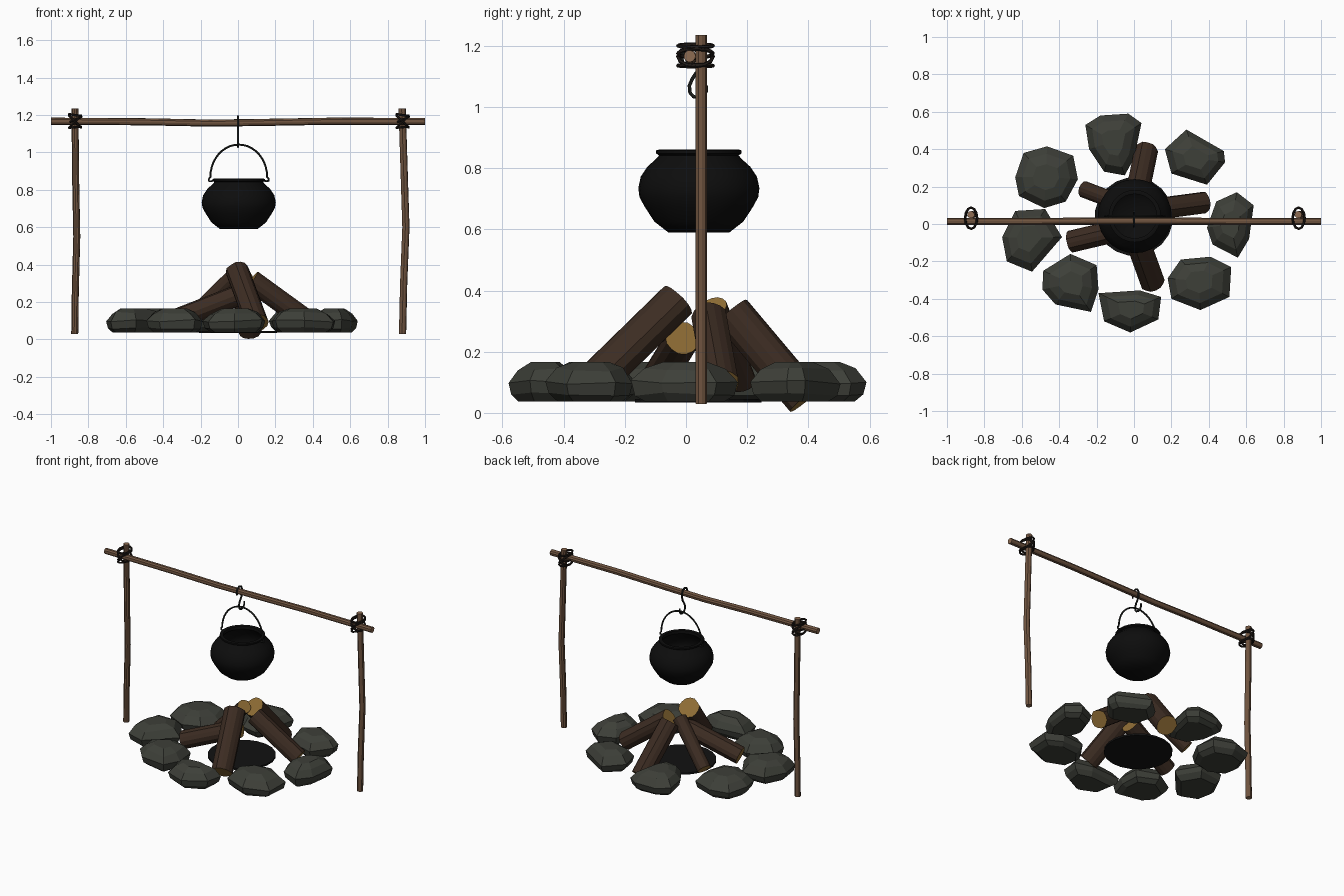
import bpy, bmesh, math, random
from mathutils import Vector

if "Cube" in bpy.data.objects:
    bpy.data.objects.remove(bpy.data.objects["Cube"])

random.seed(4)


def material(name, rgb):
    m = bpy.data.materials.new(name)
    m.diffuse_color = (*rgb, 1)
    m.use_nodes = True
    m.node_tree.nodes["Principled BSDF"].inputs["Base Color"].default_value = m.diffuse_color
    return m


STONE = material("grey stone", (0.047, 0.050, 0.040))
BARK = material("dark bark", (0.045, 0.025, 0.016))
LOG_END = material("cut log wood", (0.27, 0.15, 0.035))
POLE = material("pole wood", (0.16, 0.088, 0.050))
POLE_END = material("pole end wood", (0.27, 0.15, 0.085))
ROPE = material("dark rope", (0.014, 0.010, 0.008))
IRON = material("black iron", (0.004, 0.004, 0.004))
WIRE = material("hook metal", (0.016, 0.018, 0.016))
ASH = material("black ash", (0.006, 0.006, 0.006))


def finish(name, bm, mats, smooth=False):
    bmesh.ops.recalc_face_normals(bm, faces=bm.faces)
    me = bpy.data.meshes.new(name)
    bm.to_mesh(me)
    bm.free()
    for m in mats:
        me.materials.append(m)
    ob = bpy.data.objects.new(name, me)
    bpy.context.collection.objects.link(ob)
    if smooth:
        bpy.ops.object.select_all(action='DESELECT')
        ob.select_set(True)
        bpy.context.view_layer.objects.active = ob
        bpy.ops.object.shade_smooth_by_angle(angle=math.radians(45))
    return ob


def bridge(bm, a, b):
    n = len(a)
    for i in range(n):
        bm.faces.new((a[i], a[(i + 1) % n], b[(i + 1) % n], b[i]))


def tube(name, pts, radius, mats, sides=8, closed=False, rough=0.0, smooth=False):
    """Sweep a round section along a path; end caps use the second material."""
    bm = bmesh.new()
    pts = [Vector(p) for p in pts]
    n = len(pts)
    ridges = [1 - rough * random.random() for _ in range(sides)]
    rings, u = [], None
    for i, p in enumerate(pts):
        before = pts[i - 1] if (closed or i > 0) else p
        after = pts[(i + 1) % n] if (closed or i < n - 1) else p
        t = (after - before).normalized()
        u = t.orthogonal().normalized() if u is None else (u - t * u.dot(t)).normalized()
        v = t.cross(u)
        rings.append([bm.verts.new(p + radius * ridges[k] * (
            u * math.cos(math.tau * k / sides) + v * math.sin(math.tau * k / sides)))
            for k in range(sides)])
    for a, b in zip(rings, rings[1:]):
        bridge(bm, a, b)
    if closed:
        bridge(bm, rings[-1], rings[0])
    else:
        for r in (rings[0], rings[-1]):
            bm.faces.new(r).material_index = len(mats) - 1
    return finish(name, bm, mats, smooth)


# Ring of faceted stones: outline seen from above, shrunk towards top and bottom
OUTLINES = [
    [(-.26, .53), (-.18, .58), (-.03, .59), (.04, .54), (.0, .35), (-.05, .26), (-.16, .28), (-.24, .40)],
    [(.165, .40), (.28, .505), (.48, .39), (.487, .33), (.39, .21), (.2, .27)],
    [(.39, -.02), (.44, .12), (.55, .17), (.64, .10), (.615, -.08), (.555, -.18), (.42, -.11)],
    [(.18, -.29), (.25, -.19), (.41, -.175), (.52, -.23), (.51, -.39), (.355, -.46), (.2, -.40)],
    [(-.19, -.37), (.03, -.355), (.145, -.39), (.13, -.51), (-.02, -.58), (-.16, -.52)],
    [(-.485, -.25), (-.34, -.16), (-.2, -.22), (-.19, -.35), (-.23, -.47), (-.42, -.43), (-.49, -.35)],
    [(-.705, -.07), (-.635, .07), (-.475, .08), (-.385, -.07), (-.545, -.255), (-.68, -.2)],
    [(-.635, .25), (-.59, .38), (-.465, .415), (-.325, .365), (-.3, .24), (-.365, .12), (-.48, .085), (-.615, .15)],
]
LAYERS = [(0.037, 0.74), (0.062, 0.93), (0.10, 1.0), (0.142, 0.76), (0.166, 0.42)]
for i, outline in enumerate(OUTLINES):
    bm = bmesh.new()
    c = sum((Vector(p) for p in outline), Vector((0, 0))) / len(outline)
    rings = []
    for z, s in LAYERS:
        ring = []
        for p in outline:
            q = c + (Vector(p) - c) * s
            dz = random.uniform(-0.007, 0.007) if 0.05 < z < 0.15 else 0
            ring.append(bm.verts.new((q.x, q.y, z + dz)))
        rings.append(ring)
    for a, b in zip(rings, rings[1:]):
        bridge(bm, a, b)
    bm.faces.new(rings[0])
    bm.faces.new(rings[-1])
    finish(f"stone_{i + 1}", bm, [STONE])

# Bed of ash under the logs
tube("ash_bed", [(0, 0.04, 0.034), (0, 0.04, 0.046)], 0.21, [ASH], sides=20)

# Leaning firewood logs: bottom, top, radius
LOGS = [
    ((0.065, 0.39, 0.045), (0.015, 0.15, 0.33), 0.067),
    ((0.375, 0.115, 0.095), (0.072, 0.075, 0.315), 0.060),
    ((0.10, -0.315, 0.085), (-0.005, -0.025, 0.368), 0.067),
    ((-0.34, -0.095, 0.105), (0.02, -0.01, 0.245), 0.060),
    ((-0.265, 0.185, 0.10), (-0.015, 0.09, 0.345), 0.047),
]
for i, (lo, hi, r) in enumerate(LOGS):
    tube(f"log_{i + 1}", [lo, hi], r, [BARK, LOG_END], sides=14, rough=0.09)

# Two upright poles and the crossbar, each slightly crooked
tube("left_post", [(-.873, .05, .03), (-.870, .05, .25), (-.862, .05, .55), (-.868, .05, .85), (-.872, .05, 1.235)],
     0.020, [POLE, POLE_END], 10, rough=0.06)
tube("right_post", [(.880, .05, .03), (.886, .05, .3), (.898, .05, .6), (.890, .05, .85), (.878, .05, 1.235)],
     0.020, [POLE, POLE_END], 10, rough=0.06)
tube("crossbar", [(-1, .012, 1.167), (-.5, .013, 1.164), (-.15, .015, 1.157), (.1, .015, 1.16), (.5, .013, 1.167), (1, .012, 1.166)],
     0.020, [POLE, POLE_END], 10, rough=0.06)

# Rope lashings: two crossed loops round both poles, and level loops round the post
for side, x in (("left", -0.871), ("right", 0.880)):
    loops = [((1, 0, 1.0), 0.045, 1.165), ((1, 0, -1.0), 0.045, 1.165), ((1, 0, 0.45), 0.036, 1.175),
             ((1, 0, -0.15), 0.033, 1.200), ((1, 0, 0.1), 0.031, 1.135)]
    for k, (d, a, z) in enumerate(loops):
        d = Vector(d).normalized()
        path = [Vector((x, 0.031, z)) + d * a * math.cos(t) + Vector((0, 0.057 * math.sin(t), 0))
                for t in (math.tau * j / 12 for j in range(12))]
        tube(f"{side}_lashing_{k + 1}", path, 0.0065, [ROPE], 6, closed=True)

# S-shaped pot hook over the crossbar
tube("pot_hook", [(0, y, z) for y, z in (
    (-.012, 1.143), (-.014, 1.165), (-.006, 1.184), (.014, 1.193), (.033, 1.186), (.042, 1.168), (.043, 1.14),
    (.036, 1.115), (.021, 1.093), (.011, 1.07), (.013, 1.047), (.024, 1.034), (.042, 1.030),
    (.058, 1.036), (.067, 1.052), (.067, 1.07))],
    0.006, [WIRE], 6, smooth=True)

# Cauldron: hollow lathed body with a rim
PROFILE = [(.10, .59), (.145, .625), (.176, .672), (.194, .705), (.198, .735), (.190, .772), (.168, .805), (.138, .832),
           (.130, .842), (.140, .848), (.140, .858), (.130, .861), (.118, .858), (.118, .838),
           (.155, .802), (.180, .75), (.180, .72), (.160, .672), (.09, .61)]
bm = bmesh.new()
N = 28
rings = [[bm.verts.new((0.004 + r * math.cos(math.tau * k / N), 0.042 + r * math.sin(math.tau * k / N), z))
          for k in range(N)] for r, z in PROFILE]
for a, b in zip(rings, rings[1:]):
    bridge(bm, a, b)
bm.faces.new(rings[0])
bm.faces.new(rings[-1])
finish("cauldron", bm, [IRON], smooth=True)

# Wire bail handle: an arch with a small curl at each end
arch = [(0.152 * math.cos(t), 0.868 + 0.174 * math.sin(t)) for t in (math.pi * j / 20 for j in range(21))]
curl = [(.134, .850), (.148, .846), (.160, .848), (.160, .858)]
path = curl + arch + [(-x, z) for x, z in reversed(curl)]
tube("handle", [(0.004 + x, 0.042, z) for x, z in path], 0.0055, [WIRE], 6, smooth=True)
